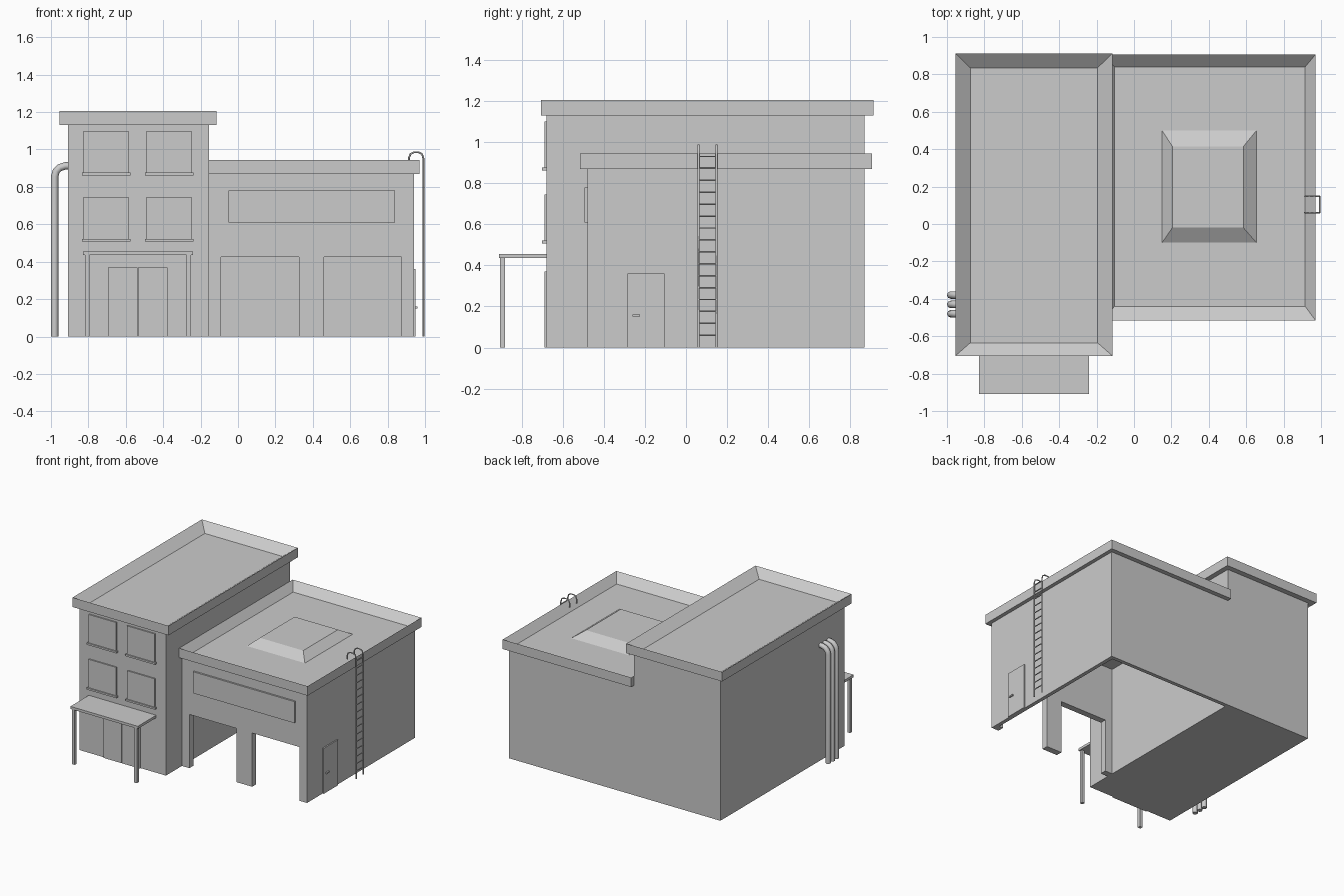
import bpy, bmesh
from mathutils import Vector

default = bpy.data.objects.get("Cube")
if default:
    bpy.data.objects.remove(default, do_unlink=True)


def finish(name, bm):
    bmesh.ops.recalc_face_normals(bm, faces=bm.faces)
    mesh = bpy.data.meshes.new(name)
    bm.to_mesh(mesh)
    bm.free()
    obj = bpy.data.objects.new(name, mesh)
    bpy.context.collection.objects.link(obj)
    return obj


def block(x, y, z):
    """Box mesh spanning the three (low, high) ranges."""
    bm = bmesh.new()
    bmesh.ops.create_cube(bm, size=1)
    for v in bm.verts:
        v.co = Vector([(a + b) / 2 + c * (b - a) for c, (a, b) in zip(v.co, (x, y, z))])
    return bm


def box(name, x, y, z):
    return finish(name, block(x, y, z))


def prism(name, points, depth):
    """Extrude a planar outline along a vector."""
    bm = bmesh.new()
    face = bm.faces.new([bm.verts.new(p) for p in points])
    grown = bmesh.ops.extrude_face_region(bm, geom=[face])["geom"]
    moved = [g for g in grown if isinstance(g, bmesh.types.BMVert)]
    bmesh.ops.translate(bm, verts=moved, vec=depth)
    return finish(name, bm)


def roof_tray(name, x, y, z, inner_x, inner_y, floor):
    """Cornice block whose top is inset and sunk to a flat roof."""
    bm = block(x, y, z)
    top = max(bm.faces, key=lambda f: f.calc_center_median().z)
    bmesh.ops.inset_region(bm, faces=[top], thickness=0.02)
    mid = top.calc_center_median()
    for v in top.verts:
        v.co = (inner_x[v.co.x > mid.x], inner_y[v.co.y > mid.y], floor)
    return finish(name, bm)


def tube(name, points, radius, sides=2):
    """Round pipe along a path."""
    curve = bpy.data.curves.new(name, "CURVE")
    curve.dimensions = "3D"
    curve.bevel_depth = radius
    curve.bevel_resolution = sides
    curve.use_fill_caps = True
    spline = curve.splines.new("POLY")
    spline.points.add(len(points) - 1)
    for p, co in zip(spline.points, points):
        p.co = (*co, 1)
    spline.use_smooth = True
    obj = bpy.data.objects.new(name, curve)
    bpy.context.collection.objects.link(obj)
    return obj


# Tower
box("tower_body", (-0.91, -0.155), (-0.68, 0.87), (0, 1.13))
roof_tray("tower_roof", (-0.955, -0.115), (-0.705, 0.912), (1.13, 1.205),
          (-0.875, -0.195), (-0.635, 0.835), 1.145)

# Garage: notched front wall, plus side and back walls open underneath
left, right, front, back, top = -0.155, 0.94, -0.48, 0.87, 0.87
outline = [(left, 0)]
for a, b in ((-0.09, 0.325), (0.46, 0.875)):
    outline += [(a, 0), (a, 0.425), (b, 0.425), (b, 0)]
outline += [(right, 0), (right, top), (left, top)]
prism("garage_front_wall", [(x, front, z) for x, z in outline], (0, 0.05, 0))
inner = front + 0.05
plan = [(right, inner), (right, back), (left, back), (left, back - 0.03),
        (right - 0.03, back - 0.03), (right - 0.03, inner)]
prism("garage_side_and_back_wall", [(x, y, 0) for x, y in plan], (0, 0, top))
roof_tray("garage_roof", (left, 0.97), (-0.515, 0.906), (top, 0.945),
          (-0.105, 0.915), (-0.44, 0.84), 0.885)

# Raised skylight with sloping sides
bm = block((0.15, 0.655), (-0.1, 0.5), (0.885, 0.935))
for v in bm.verts:
    if v.co.z > 0.9:
        v.co.x = 0.205 if v.co.x < 0.4 else 0.585
        v.co.y = -0.02 if v.co.y < 0.2 else 0.415
finish("skylight", bm)

# Blank sign board
box("sign_board", (-0.05, 0.84), (-0.494, front), (0.61, 0.78))

# Tower windows and sills
for floor, z in (("lower", 0.515), ("upper", 0.87)):
    for side, x in (("right", -0.705), ("left", -0.368)):
        box(f"{floor}_{side}_window", (x - 0.12, x + 0.12), (-0.69, -0.68), (z, z + 0.23))
        box(f"{floor}_{side}_sill", (x - 0.13, x + 0.13), (-0.7, -0.68), (z - 0.008, z + 0.006))

# Entrance double door and awning
for side, x in (("right", -0.615), ("left", -0.455)):
    box(f"entrance_door_{side}", (x - 0.079, x + 0.079), (-0.69, -0.68), (0, 0.37))
box("awning", (-0.83, -0.24), (-0.91, -0.68), (0.435, 0.455))
for side, x in (("right", -0.807), ("left", -0.263)):
    box(f"awning_post_{side}", (x - 0.012, x + 0.012), (-0.906, -0.882), (0, 0.435))

# Side door with handle
box("side_door", (right, 0.95), (-0.285, -0.105), (0, 0.36))
box("side_door_handle", (0.95, 0.96), (-0.26, -0.225), (0.15, 0.16))

# Ladder hooked over the roof edge
rail = [(0.992, 0), (0.992, 0.95), (0.984, 0.975), (0.965, 0.985),
        (0.94, 0.985), (0.922, 0.975), (0.914, 0.955), (0.914, 0.925)]
for side, y in (("front", 0.061), ("back", 0.148)):
    tube(f"ladder_rail_{side}", [(x, y, z) for x, z in rail], 0.005, 1)
for i in range(16):
    z = 0.06 + i * 0.058
    tube(f"ladder_rung_{i + 1}", [(0.992, 0.061, z), (0.992, 0.148, z)], 0.004, 1)

# Three drain pipes bending out of the tower wall
bend = [(-0.9, 0.912), (-0.925, 0.912), (-0.953, 0.903), (-0.972, 0.884),
        (-0.98, 0.856), (-0.98, 0)]
for i in range(3):
    tube(f"drain_pipe_{i + 1}", [(x, -0.38 - i * 0.05, z) for x, z in bend], 0.02)
